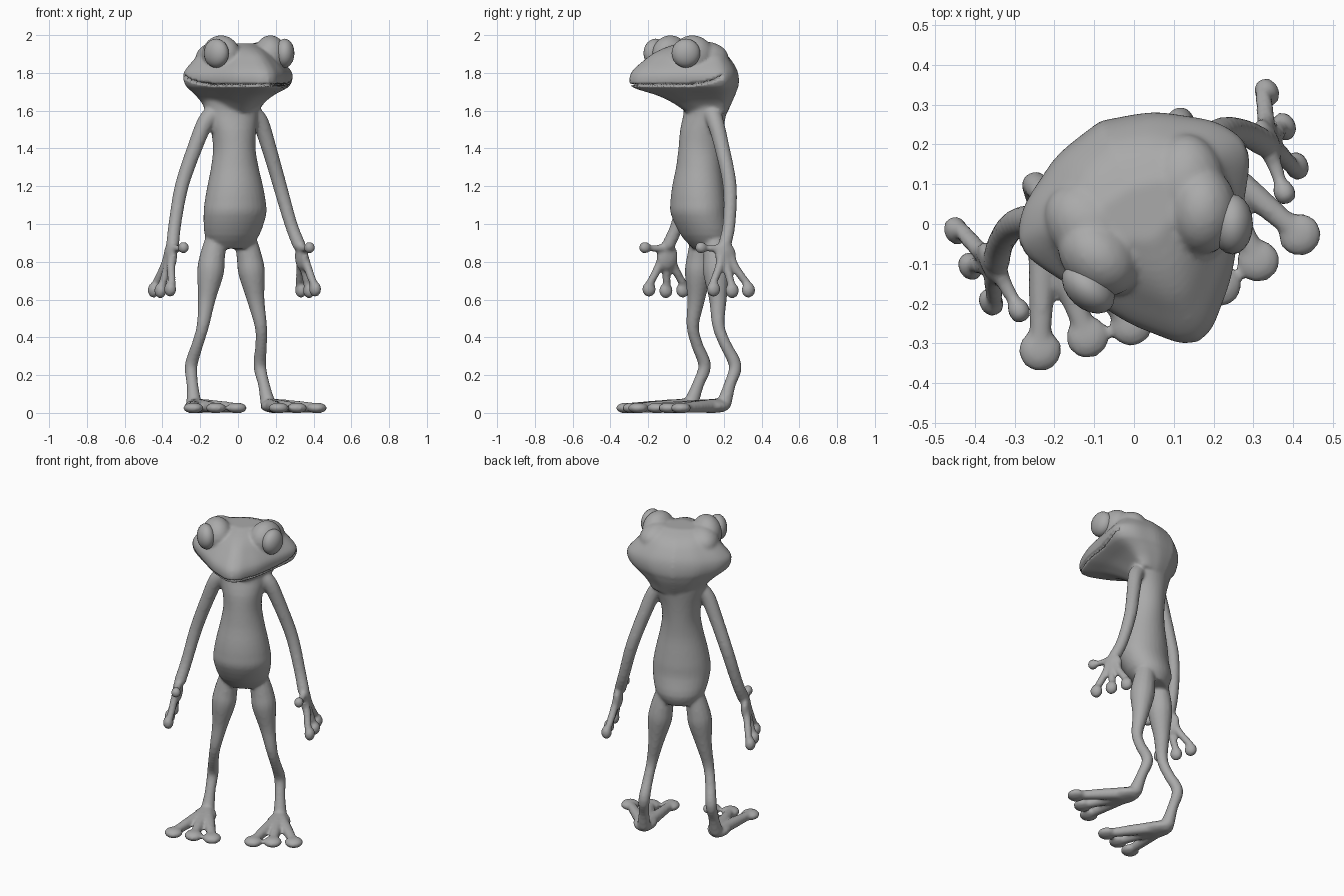
import bpy, bmesh, math
from mathutils import Matrix, Vector

if "Cube" in bpy.data.objects:
    bpy.data.objects.remove(bpy.data.objects["Cube"])

# Whole figure is modelled facing -y, then turned about z
PLACE = Matrix.Translation((-0.01, 0.09, 0)) @ Matrix.Rotation(math.radians(24), 4, 'Z')
SHIFT = -0.015          # body sits slightly off the head's midline


def spline(rows, n):
    """Catmull-Rom through tuples of any length."""
    out = []
    for i in range(len(rows) - 1):
        p0, p1 = rows[max(i - 1, 0)], rows[i]
        p2, p3 = rows[i + 1], rows[min(i + 2, len(rows) - 1)]
        for k in range(n):
            t = k / n
            out.append(tuple(0.5 * (2 * b + (c - a) * t + (2 * a - 5 * b + 4 * c - d) * t * t
                                    + (3 * b - a - 3 * c + d) * t ** 3)
                             for a, b, c, d in zip(p0, p1, p2, p3)))
    return out + [tuple(rows[-1])]


def loft(bm, rings):
    vs = [[bm.verts.new(p) for p in r] for r in rings]
    for r0, r1 in zip(vs, vs[1:]):
        for i in range(len(r0)):
            j = (i + 1) % len(r0)
            bm.faces.new((r0[i], r0[j], r1[j], r1[i]))
    bm.faces.new(vs[0][::-1])
    bm.faces.new(vs[-1])


def ball(bm, pos, radii, turn=0.0, sub=3):
    m = Matrix.Translation(pos) @ Matrix.Rotation(turn, 4, 'Z') @ Matrix.Diagonal((*radii, 1))
    bmesh.ops.create_icosphere(bm, subdivisions=sub, radius=1, matrix=m)


def limb(bm, pts, s):
    """Tapered round tube with rounded ends along a smooth path (x, y, z, r)."""
    path = [(Vector((s * x + SHIFT, y, z)), r + .002) for x, y, z, r in spline(pts, 4)]
    rings, u = [], Vector((.9, .3, .2))
    for i, (p, r) in enumerate(path):
        n = (path[min(i + 1, len(path) - 1)][0] - path[max(i - 1, 0)][0]).normalized()
        u = (u - n * u.dot(n)).normalized()
        v = n.cross(u)
        rings.append([p + r * (u * math.cos(k * math.tau / 14) + v * math.sin(k * math.tau / 14))
                      for k in range(14)])
    loft(bm, rings)
    for p, r in (path[0], path[-1]):
        ball(bm, p, (r, r, r), sub=2)


def make(name, bm):
    me = bpy.data.meshes.new(name)
    bmesh.ops.recalc_face_normals(bm, faces=bm.faces)
    bm.to_mesh(me)
    bm.free()
    ob = bpy.data.objects.new(name, me)
    bpy.context.collection.objects.link(ob)
    ob.matrix_world = PLACE
    return ob


grey = bpy.data.materials.new("plain grey")
grey.diffuse_color = (0.4, 0.4, 0.4, 1)
grey.use_nodes = True
grey.node_tree.nodes["Principled BSDF"].inputs["Base Color"].default_value = grey.diffuse_color

bm = bmesh.new()

# Torso: elliptical sections (z, y centre, half width, half depth)
torso = [(.87, .04, .10, .08), (.94, .02, .148, .125), (1.05, -.018, .17, .142),
         (1.12, -.022, .165, .142), (1.2, -.022, .15, .134), (1.3, -.017, .127, .12),
         (1.4, -.010, .112, .115), (1.5, 0, .122, .113), (1.6, .02, .15, .106),
         (1.68, .02, .17, .12)]
loft(bm, [[(w * math.cos(t * math.tau / 32) + SHIFT, y + d * math.sin(t * math.tau / 32), z)
           for t in range(32)] for z, y, w, d in spline(torso, 3)])

# Head: one plan outline (along, half width) scaled per height (z, half width, front y, back y)
outline = spline([(0, 0), (.05, .4), (.12, .65), (.2, .87), (.3, 1), (.38, 1), (.47, .91),
                  (.63, .7), (.8, .48), (.9, .3), (.975, .14), (1, 0)], 3)
slices = [(1.59, .145, -.09, .125), (1.64, .175, -.17, .15), (1.68, .217, -.26, .168),
          (1.71, .262, -.365, .178), (1.73, .288, -.413, .184), (1.765, .305, -.422, .184),
          (1.80, .303, -.412, .178), (1.83, .282, -.385, .167), (1.865, .25, -.34, .145),
          (1.9, .22, -.29, .115), (1.93, .195, -.225, .07), (1.956, .13, -.14, .0)]


def plan(w, f, b):
    half = [(w * k, b + (f - b) * u) for u, k in outline]
    return half + [(-x, y) for x, y in half[-2:0:-1]]


loft(bm, [[(x, y, z) for x, y in plan(w, f, b)] for z, w, f, b in spline(slices, 3)])

for s in (1, -1):
    # Brow bulge over each eye, running back into the skull
    turn = math.atan2(-.407, s * .914)
    ball(bm, (s * .143, -.125, 1.893), (.088, .112, .107), turn)
    ball(bm, (s * .13, -.05, 1.875), (.10, .13, .092), turn)
    # Arm
    limb(bm, [(.10, .01, 1.59, .05), (.158, .008, 1.54, .043), (.216, .022, 1.4, .038),
              (.285, .035, 1.2, .035), (.336, .008, 1.0, .032), (.366, -.03, .89, .033)], s)
    # Palm, fingers, thumb
    ball(bm, (s * .38 + SHIFT, -.032, .83), (.028, .06, .075))
    for y0, y1, x1, z1 in ((.014, .08, .427, .65), (-.03, -.016, .431, .647), (-.074, -.119, .42, .655)):
        limb(bm, [(.38, y0 * .6 - .013, .84, .022), (.395, y0, .775, .021),
                  (x1 - .01, y1, z1 + .03, .019)], s)
        ball(bm, (s * x1 + SHIFT, y1, z1), (.031, .037, .041))
    limb(bm, [(.372, -.05, .875, .023), (.37, -.1, .87, .017), (.365, -.16, .875, .015)], s)
    ball(bm, (s * .365 + SHIFT, -.168, .875), (.029, .032, .031))
    # Leg: thigh, knee, hock, ankle
    limb(bm, [(.085, .035, .92, .056), (.108, .035, .82, .066), (.12, .032, .74, .069),
              (.142, .03, .6, .045), (.168, .022, .46, .031), (.185, .055, .36, .029),
              (.199, .105, .25, .032), (.207, .07, .15, .029), (.214, .035, .055, .038)], s)
    # Foot and toes with flat round pads
    ball(bm, (s * .22 + SHIFT, -.045, .035), (.07, .11, .036))
    for x1, y1 in ((.357, -.28), (.235, -.298), (.122, -.315)):
        limb(bm, [(.215, .02, .04, .036), ((.215 + x1) / 2, y1 / 2 + .01, .034, .031),
                  (x1, y1, .027, .024)], s)
        ball(bm, (s * x1 + SHIFT, y1, .026), (.054, .054, .029))

body = make("frog_body", bm)

# Fuse all body parts into one smooth skin
rm = body.modifiers.new("fuse", 'REMESH')
rm.mode = 'VOXEL'
rm.voxel_size = 0.01
sm = body.modifiers.new("soften", 'SMOOTH')
sm.factor, sm.iterations = 0.5, 4
skin = bpy.data.meshes.new_from_object(body.evaluated_get(bpy.context.evaluated_depsgraph_get()))
body.modifiers.clear()
body.data = skin

# Mouth: press a thin groove round the jaw, lifting at the corners
for v in skin.vertices:
    x, y, z = v.co
    if 1.7 < z < 1.8 and y < -.02:
        u = (.184 - y) / .606
        line = 1.738 + .038 * max(0, (.62 - u) / .26) ** 2
        if abs(z - line) < .0056:
            inward = Vector((-x, -.1 - y, 0)).normalized()
            v.co = Vector((x, y, line)) + inward * .025

# Eyes: slightly flattened balls looking outward
parts = [body]
for s, side in ((1, "left"), (-1, "right")):
    bm = bmesh.new()
    ball(bm, (s * .198, -.187, 1.904), (.052, .076, .077), math.atan2(-.407, s * .914))
    parts.append(make(side + "_eye", bm))

for ob in parts:
    ob.data.materials.clear()
    ob.data.materials.append(grey)
    ob.data.polygons.foreach_set("material_index", [0] * len(ob.data.polygons))
    ob.data.polygons.foreach_set("use_smooth", [True] * len(ob.data.polygons))
    ob.data.update()
